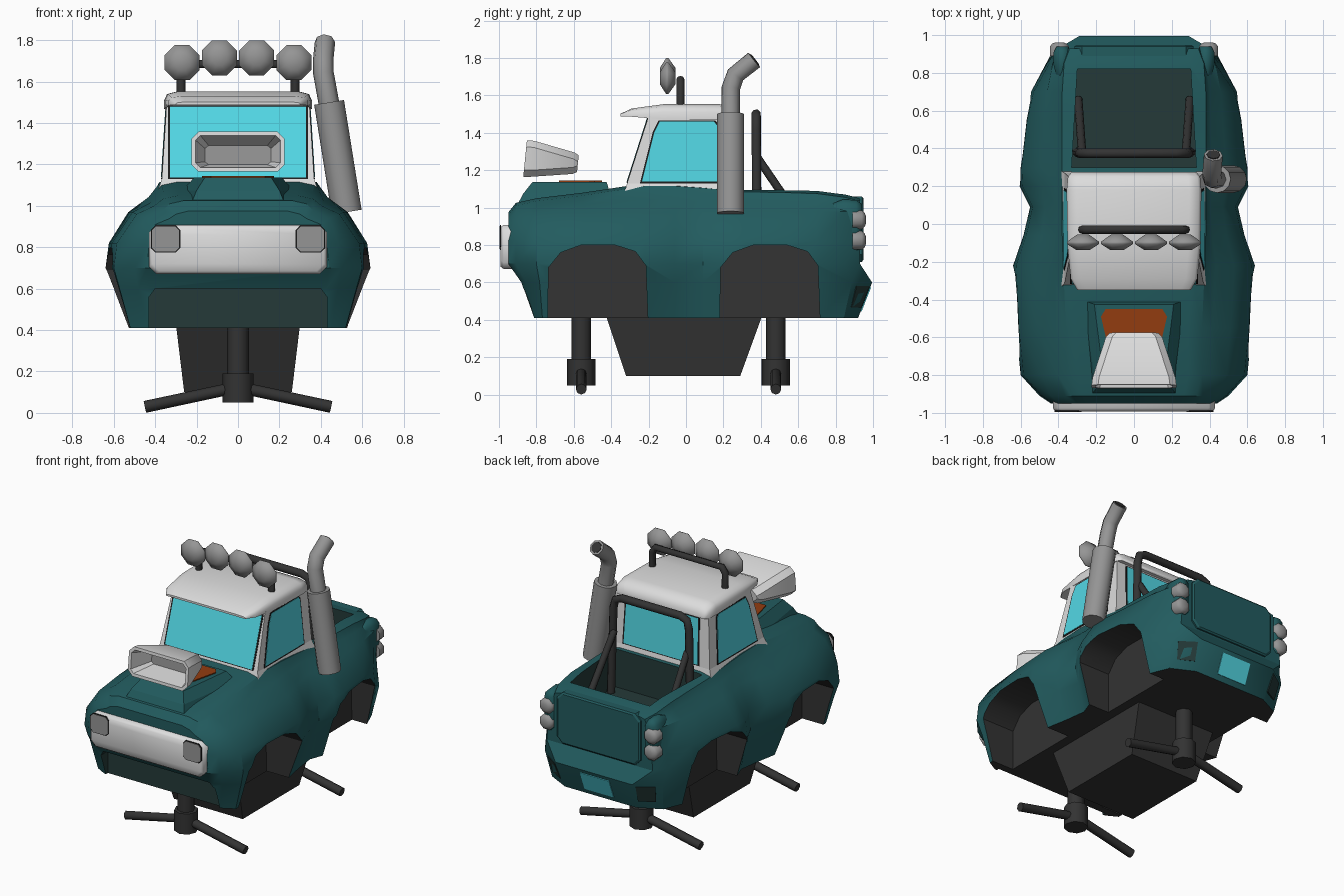
import bpy, bmesh, math
from mathutils import Vector

if "Cube" in bpy.data.objects:
    bpy.data.objects.remove(bpy.data.objects["Cube"])


def mat(name, *rgb):
    m = bpy.data.materials.new(name)
    m.diffuse_color = (*rgb, 1)
    m.use_nodes = True
    m.node_tree.nodes["Principled BSDF"].inputs["Base Color"].default_value = m.diffuse_color
    return m


TEAL = mat("teal paint", .016, .106, .114)
DEEP = mat("dark teal lining", .018, .042, .040)
CYAN = mat("cyan glass", .085, .68, .78)
WHITE = mat("white trim", .72, .72, .72)
GREY = mat("grey metal", .30, .30, .30)
DARK = mat("dark rubber", .033, .033, .033)
BLACK = mat("black seal", .012, .012, .012)
ORANGE = mat("orange engine", .29, .045, .005)


def skin(name, rings, m, smooth=None):
    """Skin equal closed rings and cap both ends."""
    bm = bmesh.new()
    vs = [[bm.verts.new(p) for p in r] for r in rings]
    n = len(rings[0])
    for a, b in zip(vs, vs[1:]):
        for i in range(n):
            j = (i + 1) % n
            bm.faces.new((a[i], a[j], b[j], b[i]))
    for r in (vs[0], vs[-1]):
        if n % 2:
            bm.faces.new(r)
        else:
            for i in range(n // 2 - 1):
                bm.faces.new((r[i], r[i + 1], r[n - 2 - i], r[n - 1 - i]))
    bmesh.ops.recalc_face_normals(bm, faces=bm.faces)
    me = bpy.data.meshes.new(name)
    bm.to_mesh(me)
    bm.free()
    me.materials.append(m)
    ob = bpy.data.objects.new(name, me)
    bpy.context.collection.objects.link(ob)
    if smooth:
        shade(ob, smooth)
    return ob


def select(ob):
    bpy.ops.object.select_all(action='DESELECT')
    ob.select_set(True)
    bpy.context.view_layer.objects.active = ob


def shade(ob, deg):
    select(ob)
    bpy.ops.object.shade_smooth_by_angle(angle=math.radians(deg))


def mirror_ring(half, y):
    """Right-hand (x, z) rows from bottom to top, mirrored to a full ring."""
    return [(x, y, z) for x, z in half] + [(-x, y, z) for x, z in reversed(half)]


def plate(name, pts, push, m, grow=1):
    c = sum((Vector(p) for p in pts), Vector()) / len(pts)
    a = [c + (Vector(p) - c) * grow for p in pts]
    return skin(name, [[p - Vector(push) for p in a], [p + Vector(push) for p in a]], m)


def tube(name, pts, r, m, res=2):
    cu = bpy.data.curves.new(name, 'CURVE')
    cu.dimensions = '3D'
    cu.bevel_depth, cu.bevel_resolution, cu.use_fill_caps = r, res, True
    s = cu.splines.new('POLY')
    s.points.add(len(pts) - 1)
    for p, q in zip(s.points, pts):
        p.co = (*q, 1)
    cu.materials.append(m)
    ob = bpy.data.objects.new(name, cu)
    bpy.context.collection.objects.link(ob)
    select(ob)
    bpy.ops.object.convert(target='MESH')
    shade(bpy.context.object, 50)


def octagon(cx, cz, w, h, c, y):
    return [(cx + a, y, cz + b) for a, b in (
        (w - c, -h), (w, c - h), (w, h - c), (w - c, h),
        (c - w, h), (-w, h - c), (-w, c - h), (c - w, -h))]


# Body shell: y, bottom, fender, shoulder half-width, shoulder z, top half-width, top z
stations = [
    (-.95, .40, .44, .40, .91, .30, .975), (-.91, .45, .50, .44, .94, .33, 1.025),
    (-.80, .52, .60, .49, .96, .36, 1.05), (-.55, .53, .625, .51, .97, .36, 1.08),
    (-.22, .53, .64, .53, .97, .375, 1.13), (-.06, .50, .585, .49, .98, .38, 1.13),
    (.09, .48, .55, .47, .99, .38, 1.12), (.20, .52, .605, .49, .98, .38, 1.11),
    (.30, .53, .61, .49, .98, .38, 1.10), (.55, .51, .58, .47, .98, .38, 1.095),
    (.70, .48, .545, .46, .98, .38, 1.09), (.85, .42, .46, .43, .98, .37, 1.07),
    (.93, .27, .40, .40, .97, .34, 1.05)]
rings = []
for y, wb, wf, ws, zs, wt, zt in stations:
    w1 = .29 if y > .9 else wb + .65 * (wf - wb)
    half = [(wb, .41), (w1, .6), (wf, .70), (wf * .975, .82), (ws, zs),
            ((ws + wt) / 2 - .02, zs + (zt - zs) * .45), (wt, zt - .015), (wt * .8, zt)]
    ring = [list(p) for p in mirror_ring(half, y)]
    f, b = max(0, (-.75 - y) / .2), max(0, (y - .75) / .18)
    for i, d in ((0, .13 * f - .01 * b), (1, .07 * f + .065 * b)):
        ring[i][1] += d
        ring[15 - i][1] += d
    rings.append(ring)
body = skin("truck_body", rings, TEAL)

# Cut wheel wells, cargo bed and lower front opening
cutters = []
arch = [(-.27, .3), (-.265, .68), (-.20, .76), (-.09, .80),
        (.09, .80), (.20, .765), (.255, .69), (.27, .3)]
for cy in (-.47, .45):
    for s in (-1, 1):
        cutters.append(skin("wheel_well_cutter",
                            [[(s * x, cy + a, b) for a, b in arch] for x in (.36, .8)], DARK))
cutters.append(skin("bed_cutter", [[(.33, .30, z), (.30, .82, z), (-.30, .82, z), (-.33, .30, z)]
                                   for z in (.84, 1.3)], DEEP))
cutters.append(skin("front_opening_cutter",
                    [mirror_ring([(.43, .3), (.43, .56), (.40, .60)], y) for y in (-1.1, -.79)], DEEP))
for c in cutters:
    md = body.modifiers.new("cut", 'BOOLEAN')
    md.operation, md.solver, md.object = 'DIFFERENCE', 'EXACT', c
    md.material_mode = 'TRANSFER'
    select(body)
    bpy.ops.object.modifier_apply(modifier=md.name)
    bpy.data.objects.remove(c)
body.data.materials.append(DARK)
for p in body.data.polygons:
    if p.normal.z < -.9 and p.center.z < .42:
        p.material_index = len(body.data.materials) - 1
shade(body, 32)

# Underside block
skin("underside_block", [[(x, a, z), (x, b, z), (-x, b, z), (-x, a, z)]
                         for x, a, b, z in ((.26, -.32, .29, .1), (.30, -.43, .41, .43))], DARK)

# Stands with hub and two drooping arms
for n, y in (("front", -.56), ("rear", .48)):
    tube(n + "_stand_post", [(0, y, .15), (0, y, .43)], .053, DARK)
    tube(n + "_stand_hub", [(0, y, .05), (0, y, .19)], .075, DARK)
    tube(n + "_stand_arms", [(-.45, y, .029), (0, y, .125), (.45, y, .029)], .029, DARK)

# Cab with glass
skin("cab", [[(x, a, z), (x, b, z), (-x, b, z), (-x, a, z)]
             for x, a, b, z in ((.385, -.33, .28, 1.08), (.368, -.315, .27, 1.13), (.345, -.2, .25, 1.49))], WHITE)
glass = [(-.235, 1.14), (-.17, 1.40), (-.14, 1.46), (.15, 1.46), (.165, 1.44), (.18, 1.14)]
for s, n in ((-1, "left"), (1, "right")):
    pts = [(s * (.368 - (z - 1.13) * .064), y, z) for y, z in glass]
    plate(n + "_window_seal", pts, (.003, 0, 0), BLACK, 1.05)
    plate(n + "_window", pts, (.005, 0, 0), CYAN)
wind = [(x, -.315 + (z - 1.13) * .319, z) for x, z in ((.328, 1.135), (.328, 1.48), (-.328, 1.48), (-.328, 1.135))]
plate("windscreen_seal", wind, (0, .003, -.001), BLACK, 1.03)
plate("windscreen", wind, (0, .0048, -.0015), CYAN)
rear = [(x, .27 - (z - 1.13) * .055, z) for x, z in ((.28, 1.14), (.27, 1.45), (-.27, 1.45), (-.28, 1.14))]
plate("rear_window_seal", rear, (0, .003, 0), BLACK, 1.04)
plate("rear_window", rear, (0, .005, 0), CYAN)

# Roof with visor
skin("roof", [mirror_ring([(w, b), (w, b + (t - b) * .5), (w * .96, b + (t - b) * .85), (w * .82, t)], y)
              for y, w, b, t in ((-.35, .30, 1.488, 1.502), (-.29, .335, 1.486, 1.53), (-.12, .352, 1.472, 1.553),
                                 (.18, .357, 1.468, 1.553), (.25, .35, 1.466, 1.535), (.275, .33, 1.466, 1.49))],
     WHITE, 50)

# Hood bulge, engine and air intake
skin("hood_bulge", [[(a, y1, z), (b, y0, z), (-b, y0, z), (-a, y1, z)]
                    for a, b, y1, y0, z in ((.29, .23, -.39, -.91, 1.0), (.27, .20, -.405, -.87, 1.075),
                                            (.21, .16, -.425, -.82, 1.138))], TEAL)
plate("engine_top", [(.15, -.45, 1.14), (.175, -.49, 1.14), (.13, -.68, 1.14),
                     (-.13, -.68, 1.14), (-.175, -.49, 1.14), (-.15, -.45, 1.14)], (0, 0, .0045), ORANGE)
intake = skin("air_intake", [octagon(0, (b + t) / 2, w, (t - b) / 2, .035, y)
                             for y, w, b, t in ((-.87, .225, 1.165, 1.36), (-.83, .22, 1.165, 1.357),
                                                (-.61, .15, 1.18, 1.295), (-.585, .13, 1.19, 1.28))], WHITE)
intake.data.materials.append(GREY)
bm = bmesh.new()
bm.from_mesh(intake.data)
front = [f for f in bm.faces if f.calc_center_median().y < -.865]
bmesh.ops.inset_region(bm, faces=front, thickness=.022)
inner = bmesh.ops.extrude_face_region(bm, geom=front)["geom"]
bmesh.ops.delete(bm, geom=front, context='FACES')
for g in inner:
    if isinstance(g, bmesh.types.BMVert):
        g.co = (g.co.x * .78, g.co.y + .16, 1.245 + (g.co.z - 1.262) * .6)
    elif isinstance(g, bmesh.types.BMFace):
        g.material_index = 1
for v in bm.verts:
    v.co.y += (v.co.z - 1.165) * .1
bmesh.ops.recalc_face_normals(bm, faces=bm.faces)
bm.to_mesh(intake.data)
bm.free()
shade(intake, 30)

# Rear vents sit on the slanted corners of the lower tail
def corner_point(s, u, v):
    lo = Vector((.27, .92, .41)).lerp(Vector((.42, .8444, .41)), u)
    hi = Vector((.29, .995, .6)).lerp(Vector((.446, .886, .6)), u)
    p = lo.lerp(hi, v)
    return (s * p.x, p.y, p.z)


# Front bumper and headlights
skin("front_bumper", [octagon(0, .79, w, h, .035, y) for y, w, h in
                      ((-.90, .43, .118), (-.975, .43, .118), (-.992, .415, .105))], WHITE, 50)
for s in (-1, 1):
    n = "right" if s > 0 else "left"
    plate(n + "_headlight_rim", octagon(s * .35, .84, .066, .061, .02, -.991), (0, .003, 0), BLACK, 1.08)
    plate(n + "_headlight", octagon(s * .35, .84, .066, .061, .02, -.993), (0, .0035, 0), GREY)
    # Tail pillars, tail lights and rear vents
    skin(n + "_tail_pillar", [octagon(s * .38, .90, w, h, c, y) for y, w, h, c in
                              ((.78, .03, .12, .02), (.84, .045, .145, .03),
                               (.91, .045, .14, .03), (.94, .03, .12, .02))], TEAL, 60)
    for z in (.935, .825):
        skin(n + "_tail_light", [octagon(s * .395, z, r, r, r * .586, y) for y, r in
                                 ((.89, .05), (.94, .05), (.955, .038), (.962, .02))], GREY, 60)
    plate(n + "_rear_vent", [corner_point(s, u, v) for u, v in ((.1, .3), (.75, .3), (.75, .9), (.1, .9))],
          (s * .003, .0045, -.001), DEEP)

# Rear plate
plate("rear_plate", [(x, .92 + (z - .41) * .395, z) for x, z in
                     ((-.11, .445), (.11, .445), (.11, .575), (-.11, .575))], (0, .0045, -.0015), CYAN)

# Tailgate
skin("tailgate", [octagon(0, .885, w, h, .04, y) for y, w, h in
                  ((.84, .315, .175), (.94, .315, .175), (.948, .305, .165))], TEAL)

# Roll bar in the bed
tube("roll_bar", [(-.30, .38, .84), (-.285, .375, 1.42), (-.27, .375, 1.48), (-.22, .375, 1.5),
                  (.22, .375, 1.5), (.27, .375, 1.48), (.285, .375, 1.42), (.30, .38, .84)], .026, DARK)
for s in (-1, 1):
    tube("roll_bar_brace", [(s * .275, .38, 1.27), (s * .295, .66, .86)], .022, DARK)

# Roof light bar and lamps
tube("light_bar", [(-.275, -.03, 1.52), (-.275, -.03, 1.65), (-.25, -.03, 1.685),
                   (.25, -.03, 1.685), (.275, -.03, 1.65), (.275, -.03, 1.52)], .022, DARK)
for x, z in ((-.27, 1.692), (-.09, 1.715), (.09, 1.715), (.27, 1.692)):
    skin("roof_lamp", [octagon(x, z, r, r, r * .586, y) for y, r in
                       ((-.138, .035), (-.106, .085), (-.094, .085), (-.055, .03))], GREY, 60)

# Exhaust stack
tube("exhaust_muffler", [(.525, .238, .97), (.44, .238, 1.5)], .073, GREY, 4)
tube("exhaust_pipe", [(.442, .238, 1.48), (.413, .24, 1.64), (.412, .265, 1.71), (.42, .365, 1.79)], .05, GREY)
tube("exhaust_mouth", [(.42, .36, 1.786), (.4205, .369, 1.793)], .036, DARK)
